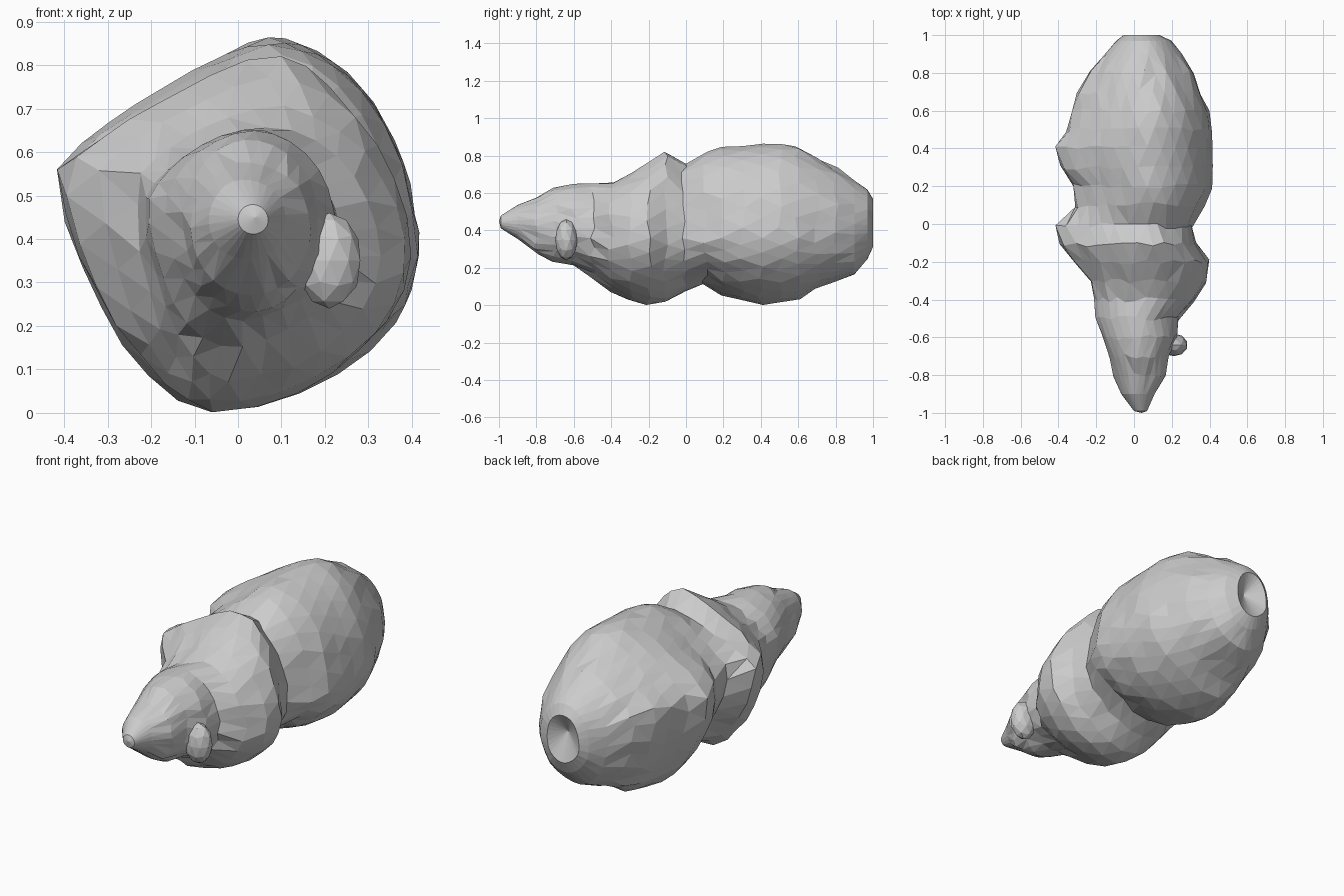
import bpy, bmesh, math, random
from mathutils import Vector, noise

if "Cube" in bpy.data.objects:
    bpy.data.objects.remove(bpy.data.objects["Cube"])

random.seed(4)
SEG = 28

# Body stations: y, left, right, bottom, top
STATIONS = [
    (-0.99, 0.00, 0.07, 0.41, 0.48), (-0.90, -0.07, 0.11, 0.35, 0.54),
    (-0.80, -0.11, 0.17, 0.27, 0.58), (-0.70, -0.13, 0.19, 0.23, 0.635),
    (-0.60, -0.17, 0.23, 0.21, 0.65), (-0.50, -0.21, 0.24, 0.15, 0.655),
    (-0.40, -0.22, 0.33, 0.07, 0.66), (-0.30, -0.25, 0.39, 0.02, 0.71),
    (-0.20, -0.32, 0.40, 0.00, 0.78), (-0.11, -0.40, 0.34, 0.01, 0.83),
    (-0.01, -0.42, 0.31, 0.07, 0.76), (0.10, -0.32, 0.38, 0.11, 0.83),
    (0.20, -0.33, 0.42, 0.05, 0.855), (0.30, -0.40, 0.42, 0.015, 0.86),
    (0.40, -0.42, 0.42, 0.00, 0.865), (0.50, -0.37, 0.42, 0.01, 0.87),
    (0.60, -0.33, 0.40, 0.03, 0.85), (0.70, -0.31, 0.36, 0.08, 0.80),
    (0.80, -0.25, 0.32, 0.12, 0.74), (0.90, -0.16, 0.26, 0.16, 0.67),
    (0.97, -0.10, 0.20, 0.24, 0.62), (1.00, -0.06, 0.14, 0.30, 0.57)]


def smooth(a, b, v):
    t = max(0, min(1, (v - a) / (b - a)))
    return t * t * (3 - 2 * t)


def section(y, left, right, low, high):
    """Lopsided ring: four quarter superellipses, skewed most mid-body."""
    w = smooth(-0.8, -0.15, y) * (1 - smooth(0.65, 1.0, y))
    mx, mz = (left + right) / 2, (low + high) / 2
    x_top, x_low = mx + w * (0.07 - mx), mx + w * (-0.06 - mx)
    z_left, z_right = mz + w * (0.56 - mz), mz + w * (0.36 - mz)
    ring = []
    for i in range(SEG):
        a = 2 * math.pi * (i + 0.5 * (round(y * 10) % 2)) / SEG
        c, s = math.cos(a), math.sin(a)
        cx = x_top if s >= 0 else x_low
        cz = z_right if c >= 0 else z_left
        rx = right - cx if c >= 0 else cx - left
        rz = high - cz if s >= 0 else cz - low
        target = (1.9 if s >= 0 else 1.85) if c >= 0 else (1.2 if s >= 0 else 1.65)
        n = 2 + w * (target - 2)
        k = (abs(c) ** n + abs(s) ** n) ** (-1 / n)
        p = Vector((cx + rx * c * k, y, cz + rz * s * k))
        j = 0.018 * noise.noise(p * 5)
        ring.append(p + Vector((-c * abs(j), random.uniform(-0.015, 0.015) * (abs(y) < 0.9), -s * abs(j))))
    return ring


def finish(name, bm):
    bmesh.ops.recalc_face_normals(bm, faces=bm.faces)
    bmesh.ops.triangulate(bm, faces=bm.faces[:], quad_method='SHORT_EDGE')
    mesh = bpy.data.meshes.new(name)
    bm.to_mesh(mesh)
    bm.free()
    obj = bpy.data.objects.new(name, mesh)
    bpy.context.collection.objects.link(obj)
    return obj


# Lumpy main body, lofted from nose to tail
bm = bmesh.new()
rings = [[bm.verts.new(p) for p in section(*s)] for s in STATIONS]
for a, b in zip(rings, rings[1:]):
    for i in range(SEG):
        j = (i + 1) % SEG
        bm.faces.new((a[i], a[j], b[j], b[i]))
for ring, tip in ((rings[0], (0.04, -1.0, 0.45)), (rings[-1], (0.05, 0.94, 0.46))):
    v = bm.verts.new(tip)
    for i in range(SEG):
        bm.faces.new((v, ring[i], ring[(i + 1) % SEG]))
finish("body", bm)


# Small knob on the side of the nose
def lump(name, centre, size):
    bm = bmesh.new()
    bmesh.ops.create_icosphere(bm, subdivisions=2, radius=1)
    for v in bm.verts:
        v.co = Vector(centre) + Vector(c * s for c, s in zip(v.co, size))
    return finish(name, bm)


lump("nose_knob", (0.21, -0.64, 0.35), (0.075, 0.06, 0.11))
